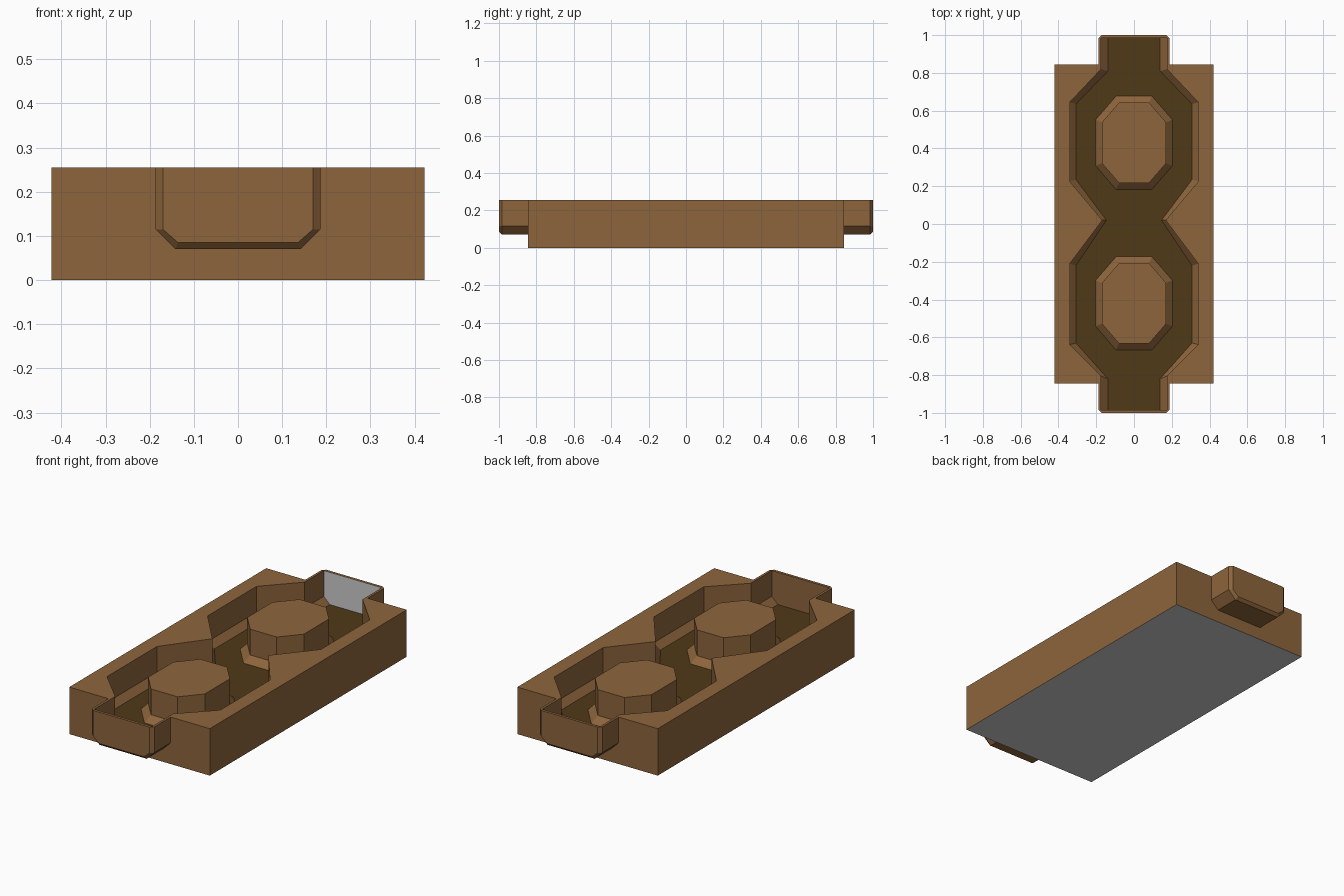
import bpy, bmesh
from mathutils import Vector

if "Cube" in bpy.data.objects:
    bpy.data.objects.remove(bpy.data.objects["Cube"])

TOP, BEND, FLOOR = 0.255, 0.115, 0.08

def material(name, rgb):
    m = bpy.data.materials.new(name)
    m.diffuse_color = (*rgb, 1)
    m.use_nodes = True
    m.node_tree.nodes["Principled BSDF"].inputs["Base Color"].default_value = m.diffuse_color
    return m

wood = material("brown", (0.27, 0.13, 0.045))
dark = material("dark_floor", (0.08, 0.042, 0.009))

def loft(name, rings, cap_start=True):
    """Skin a list of equal-length rings into a flat-shaded object."""
    bm = bmesh.new()
    rows = [[bm.verts.new(p) for p in r] for r in rings]
    n = len(rows[0])
    for a, b in zip(rows, rows[1:]):
        for i in range(n):
            j = (i + 1) % n
            bm.faces.new((a[i], a[j], b[j], b[i]))
    if cap_start:
        bm.faces.new(rows[0])
    bm.faces.new(rows[-1])
    bmesh.ops.recalc_face_normals(bm, faces=bm.faces)
    me = bpy.data.meshes.new(name)
    bm.to_mesh(me)
    bm.free()
    me.materials.append(wood)
    ob = bpy.data.objects.new(name, me)
    bpy.context.collection.objects.link(ob)
    return ob

def flat(outline, z):
    return [(x, y, z) for x, y in outline]

def mirrored(right):
    """Close a right-hand half outline with its mirror image."""
    return right + [(-x, y) for x, y in reversed(right)]

# Block body
rect = mirrored([(0.422, -0.845), (0.422, 0.845)])
body = loft("channel_block", [flat(rect, 0), flat(rect, TOP)])

# Spout bar running through the block, with chamfered ends
def section(y, w, b, low):
    half = [(b, low), (w, BEND), (w, TOP)]
    return [(x, y, z) for x, z in mirrored(half)]

bar = loft("spout_bar", [section(-1, 0.17, 0.136, 0.085), section(-0.985, 0.187, 0.142, 0.07),
                         section(0.985, 0.187, 0.142, 0.07), section(1, 0.17, 0.136, 0.085)])

# Groove cutter: vertical walls, then a slope down to the floor
rim = mirrored([(0.174, -0.985), (0.174, -0.805), (0.34, -0.638), (0.34, -0.21), (0.168, 0.02),
                (0.34, 0.225), (0.34, 0.645), (0.174, 0.82), (0.174, 0.985)])
base = mirrored([(0.138, -0.985), (0.138, -0.82), (0.307, -0.63), (0.307, -0.22), (0.146, 0.02),
                 (0.307, 0.235), (0.307, 0.635), (0.138, 0.81), (0.138, 0.985)])
groove = loft("groove_cutter", [flat(base, FLOOR), flat(rim, BEND), flat(rim, 0.4)])

# Join the spouts and carve the groove
for tool, op in ((bar, 'UNION'), (groove, 'DIFFERENCE')):
    mod = body.modifiers.new(op.title(), 'BOOLEAN')
    mod.operation, mod.solver, mod.object = op, 'EXACT', tool
bpy.context.view_layer.update()
mesh = bpy.data.meshes.new_from_object(
    body.evaluated_get(bpy.context.evaluated_depsgraph_get()))
body.modifiers.clear()
body.data = mesh
for tool in (bar, groove):
    bpy.data.objects.remove(tool)

# Dark channel floor; grey underside and rear inner end wall
mesh.materials.clear()
for m in (wood, dark, None):
    mesh.materials.append(m)
for f in mesh.polygons:
    c, n = f.center, f.normal
    f.material_index = 0
    if n.z > 0.99 and abs(c.z - FLOOR) < 0.002:
        f.material_index = 1
    elif (n.z < -0.99 and c.z < 0.01) or (n.y < -0.99 and abs(c.y - 0.985) < 0.002):
        f.material_index = 2

# Octagonal islands with flared feet
def octagon(cy, w, h, cw, ch):
    return mirrored([(cw, cy - h), (w, cy - ch), (w, cy + ch), (cw, cy + h)])

for name, cy in (("front_island", -0.42), ("rear_island", 0.43)):
    top = octagon(cy, 0.17, 0.212, 0.08, 0.108)
    foot = octagon(cy, 0.203, 0.247, 0.095, 0.122)
    loft(name, [flat(foot, FLOOR), flat(top, BEND), flat(top, TOP)], cap_start=False)
